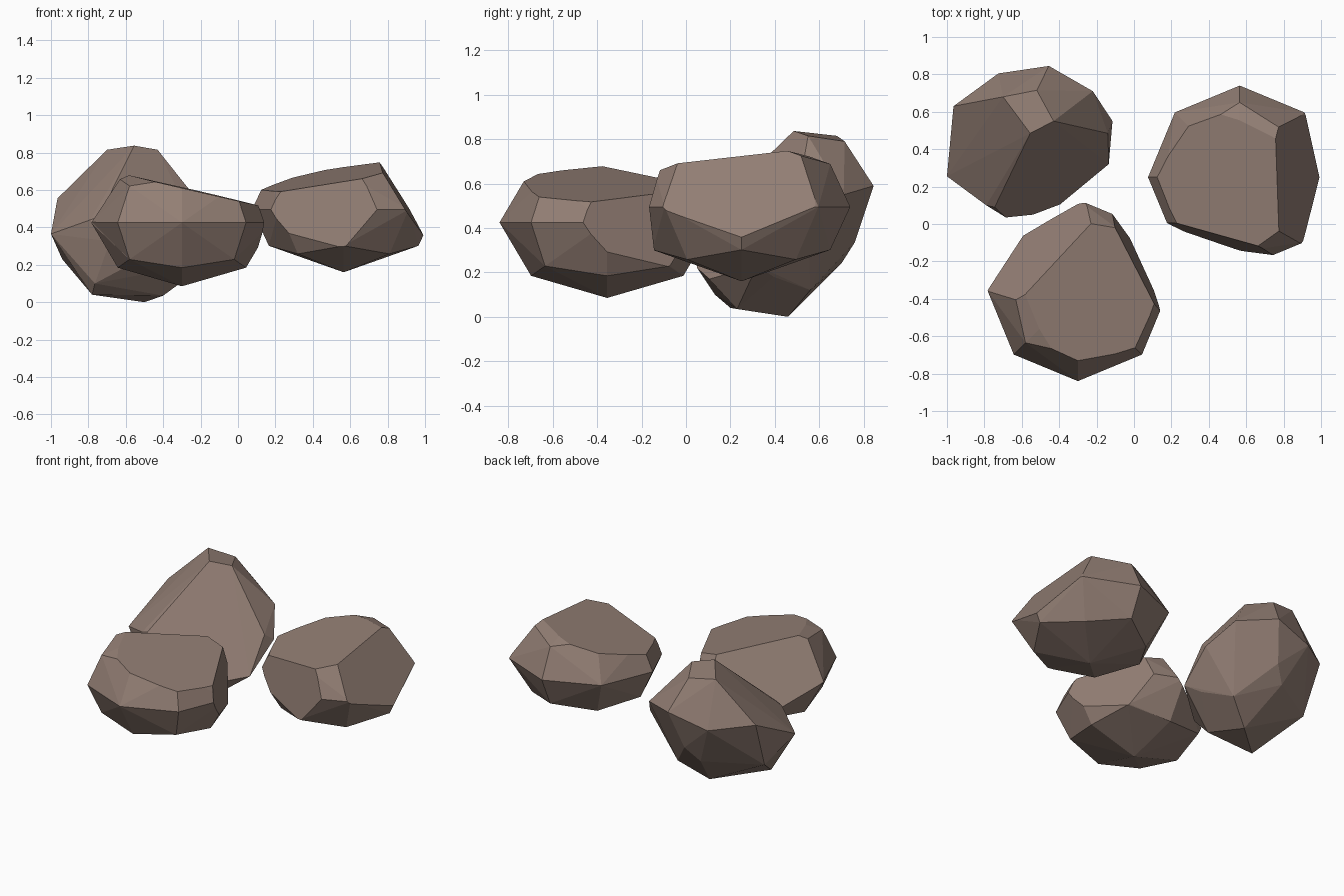
import bpy
import bmesh
import math
from mathutils import Vector, Matrix

default_cube = bpy.data.objects.get("Cube")
if default_cube:
    bpy.data.objects.remove(default_cube, do_unlink=True)

# One warm grey-brown stone colour for every rock
STONE = (0.29, 0.21, 0.175, 1.0)
stone = bpy.data.materials.new("brown_stone")
stone.use_nodes = True
stone.diffuse_color = STONE
shader = next(n for n in stone.node_tree.nodes if n.type == "BSDF_PRINCIPLED")
shader.inputs["Base Color"].default_value = STONE
shader.inputs["Roughness"].default_value = 0.9


def hull(points):
    """Closed convex solid around a set of points."""
    bm = bmesh.new()
    for point in points:
        bm.verts.new(point)
    bmesh.ops.convex_hull(bm, input=bm.verts[:])
    loose = [v for v in bm.verts if not v.link_faces]
    bmesh.ops.delete(bm, geom=loose, context="VERTS")
    return bm


def boulder(centre, radius, height, turn):
    """Squashed coarse ball: a cube split once and rounded."""
    steps = (-1, 0, 1)
    grid = [Vector((x, y, z)) for x in steps for y in steps for z in steps]
    placing = (Matrix.Translation(centre)
               @ Matrix.Rotation(math.radians(turn), 4, "Z")
               @ Matrix.Diagonal((radius, radius, height, 1)))
    return hull([placing @ p.normalized() for p in grid if p.length > 0])


def chip(bm, centre, a, b, c):
    """Slice off everything beyond the plane through three points."""
    a, b, c = Vector(a), Vector(b), Vector(c)
    normal = (b - a).cross(c - a).normalized()
    if normal.dot(a - Vector(centre)) < 0:
        normal.negate()
    bmesh.ops.bisect_plane(bm, geom=bm.verts[:] + bm.edges[:] + bm.faces[:],
                           plane_co=a, plane_no=normal, clear_outer=True)
    solid = hull([v.co.copy() for v in bm.verts])
    bm.free()
    return solid


def finish(name, bm):
    """Merge nearly flat facets and place the rock in the scene."""
    bmesh.ops.remove_doubles(bm, verts=bm.verts[:], dist=0.004)
    bmesh.ops.dissolve_limit(bm, angle_limit=math.radians(2),
                             verts=bm.verts[:], edges=bm.edges[:])
    bmesh.ops.recalc_face_normals(bm, faces=bm.faces[:])
    mesh = bpy.data.meshes.new(name)
    bm.to_mesh(mesh)
    bm.free()
    mesh.materials.append(stone)
    bpy.context.collection.objects.link(bpy.data.objects.new(name, mesh))


def chipped_rock(name, centre, radius, height, turn, chips):
    bm = boulder(centre, radius, height, turn)
    for plane in chips:
        bm = chip(bm, centre, *plane)
    finish(name, bm)


# Front rock: sloping top, chipped back left and back right
chipped_rock("front_rock", (-0.3, -0.355, 0.425), 0.485, 0.34, 0, [
    ((-0.59, -0.38, 0.68), (0.11, -0.43, 0.517), (-0.3, -0.74, 0.61)),
    ((-0.635, -0.41, 0.66), (-0.235, 0, 0.596), (-0.78, -0.355, 0.425)),
    ((0.11, -0.43, 0.517), (-0.1, -0.02, 0.565), (0.11, -0.36, 0.285)),
])

# Side rock: sloping top, chipped front and outer side
chipped_rock("side_rock", (0.565, 0.25, 0.495), 0.49, 0.335, 45, [
    ((0.29, 0.52, 0.665), (0.75, 0.53, 0.755), (0.775, -0.05, 0.69)),
    ((0.775, -0.05, 0.69), (0.755, 0.53, 0.755), (1, 0.255, 0.345)),
    ((0.18, 0.005, 0.495), (0.74, -0.165, 0.495), (0.67, -0.12, 0.655)),
])

# Back rock: a tipped stone with a peaked top, given by its corners
crown = [(-0.555, 0.485, 0.837), (-0.43, 0.55, 0.815),
         (-0.52, 0.715, 0.79), (-0.7, 0.68, 0.815)]
middle = [(-0.965, 0.63, 0.555), (-1, 0.255, 0.365), (-0.745, 0.09, 0.455),
          (-0.79, 0.1, 0.44), (-0.685, 0.035, 0.325), (-0.54, 0.05, 0.22),
          (-0.14, 0.485, 0.45), (-0.115, 0.55, 0.4), (-0.22, 0.71, 0.55),
          (-0.455, 0.845, 0.59), (-0.725, 0.805, 0.52)]
base = [(-0.135, 0.32, 0.23), (-0.395, 0.105, 0.17), (-0.765, 0.13, 0.1),
        (-0.78, 0.2, 0.04), (-0.5, 0.46, 0), (-0.4, 0.23, 0.035),
        (-0.21, 0.395, 0.18), (-0.33, 0.56, 0.12), (-0.94, 0.5, 0.23),
        (-0.6, 0.7, 0.24), (-0.52, 0.76, 0.335)]
finish("back_rock", hull(crown + middle + base))
